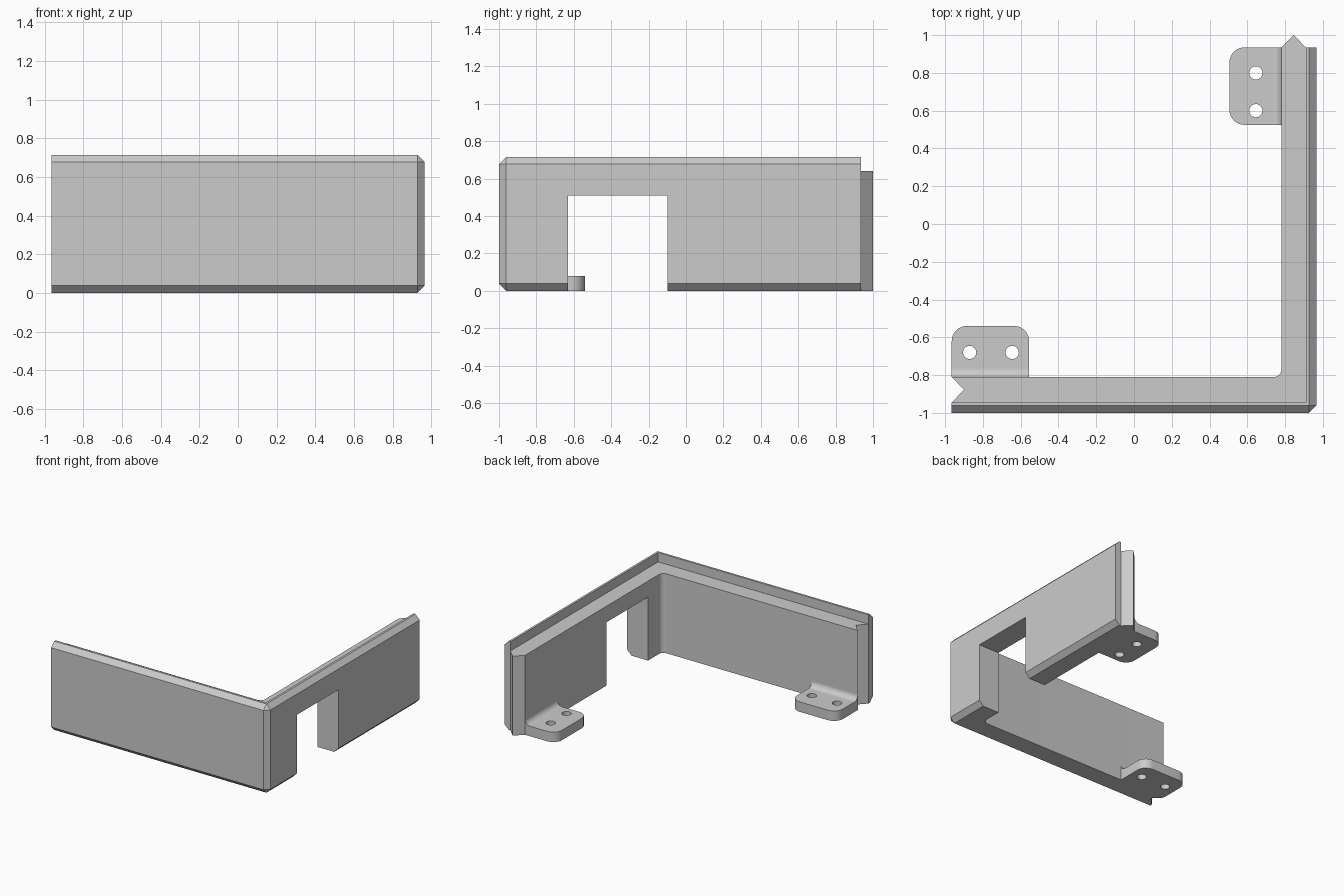
import bpy
import bmesh
import math
from mathutils import Matrix

if "Cube" in bpy.data.objects:
    bpy.data.objects.remove(bpy.data.objects["Cube"], do_unlink=True)

# One grey material
grey = bpy.data.materials.new("plain grey")
grey.use_nodes = True
grey.diffuse_color = (0.6, 0.6, 0.6, 1)
grey.node_tree.nodes["Principled BSDF"].inputs["Base Color"].default_value = (0.6, 0.6, 0.6, 1)

# Overall dimensions
LEFT, RIGHT, FRONT, END = -0.965, 0.965, -1.0, 0.935
INNER_X, INNER_Y = 0.78, -0.81      # inside faces of the two walls
LIP_X, LIP_Y = 0.91, -0.945         # inside faces of the raised lip
HEIGHT, LEDGE = 0.715, 0.64
CHAMFER, TAB_H, FILLET = 0.038, 0.08, 0.045


def arc(cx, cy, r, a0, a1, steps=10):
    angles = [math.radians(a0 + (a1 - a0) * i / steps) for i in range(steps + 1)]
    return [(cx + r * math.cos(a), cy + r * math.sin(a)) for a in angles]


def prism(outline, height, place=Matrix()):
    """Closed outline extruded along local z, then placed."""
    bm = bmesh.new()
    base = bm.faces.new([bm.verts.new((x, y, 0)) for x, y in outline])
    top = bmesh.ops.extrude_face_region(bm, geom=[base])["geom"]
    bmesh.ops.translate(bm, vec=(0, 0, height),
                        verts=[v for v in top if isinstance(v, bmesh.types.BMVert)])
    bmesh.ops.transform(bm, matrix=place, verts=bm.verts)
    bmesh.ops.recalc_face_normals(bm, faces=bm.faces)
    return bm


def finish(bm, name):
    mesh = bpy.data.meshes.new(name)
    bm.to_mesh(mesh)
    bm.free()
    mesh.materials.append(grey)
    obj = bpy.data.objects.new(name, mesh)
    bpy.context.collection.objects.link(obj)
    return obj


def activate(obj):
    bpy.ops.object.select_all(action="DESELECT")
    obj.select_set(True)
    bpy.context.view_layer.objects.active = obj


def cut(obj, bm):
    cutter = finish(bm, "cutter")
    cutter.hide_render = True
    mod = obj.modifiers.new("cut", "BOOLEAN")
    mod.operation, mod.solver, mod.object = "DIFFERENCE", "EXACT", cutter
    activate(obj)
    bpy.ops.object.modifier_apply(modifier=mod.name)
    bpy.data.objects.remove(cutter, do_unlink=True)


def smooth(obj):
    activate(obj)
    bpy.ops.object.shade_smooth_by_angle(angle=math.radians(30))


def box(x0, x1, y0, y1, z0, z1):
    return prism([(x0, y0), (x1, y0), (x1, y1), (x0, y1)], z1 - z0,
                 Matrix.Translation((0, 0, z0)))


# Corner wall: L outline with a V tongue at one end and a V notch at the other
mid_x, mid_y = (INNER_X + LIP_X) / 2, (INNER_Y + LIP_Y) / 2
r = 0.04
outline = [(LEFT, FRONT), (RIGHT, FRONT), (RIGHT, END), (LIP_X, END), (mid_x, 1.0),
           (INNER_X, END)]
outline += arc(INNER_X - r, INNER_Y + r, r, 0, -90)
outline += [(LEFT, INNER_Y), (LEFT + 0.065, mid_y), (LEFT, LIP_Y)]
bm = prism(outline, HEIGHT)


# Chamfer the outer long edges and the outer corner
def is_outer(edge):
    a, b = (v.co for v in edge.verts)
    on_front = abs(a.y - FRONT) + abs(b.y - FRONT) < 1e-4
    on_right = abs(a.x - RIGHT) + abs(b.x - RIGHT) < 1e-4
    upright = abs(a.z - b.z) > 0.1
    return on_front and on_right if upright else on_front or on_right


bmesh.ops.bevel(bm, geom=[e for e in bm.edges if is_outer(e)], offset=CHAMFER,
                segments=1, affect="EDGES", clamp_overlap=False)
bmesh.ops.recalc_face_normals(bm, faces=bm.faces)
wall = finish(bm, "corner_wall")

# Lower ledge behind the lip, then the doorway in the right-hand wall
cut(wall, box(-2, LIP_X, LIP_Y, 2, LEDGE, 1))
cut(wall, box(0.6, 1.2, -0.63, -0.10, -0.2, 0.51))
smooth(wall)


# Screw tabs: rounded plate with two holes and a fillet up to the wall
def tab(name, depth, hole_us, hole_v, place):
    width, rad = 0.41, 0.08
    shape = [(0, 0), (width, 0)]
    shape += arc(width - rad, depth - rad, rad, 0, 90)
    shape += arc(rad, depth - rad, rad, 90, 180)
    plate = finish(prism(shape, TAB_H, place), name)
    for u in hole_us:
        hole = arc(u, hole_v, 0.035, 0, 360, 32)[:-1]
        cut(plate, prism(hole, 0.3, place @ Matrix.Translation((0, 0, -0.1))))
    smooth(plate)

    # Profile in (depth, height) swept along the tab's width
    profile = [(0, TAB_H)] + arc(FILLET, TAB_H + FILLET, FILLET, 180, 270)
    swing = Matrix(((0, 0, 1, 0), (1, 0, 0, 0), (0, 1, 0, 0), (0, 0, 0, 1)))
    smooth(finish(prism(profile, width, place @ swing), name + "_fillet"))


tab("left_end_tab", 0.27, (0.095, 0.32), 0.13, Matrix.Translation((LEFT, INNER_Y, 0)))
tab("back_end_tab", 0.275, (0.075, 0.275), 0.135,
    Matrix.Translation((INNER_X, 0.525, 0)) @ Matrix.Rotation(math.pi / 2, 4, "Z"))
